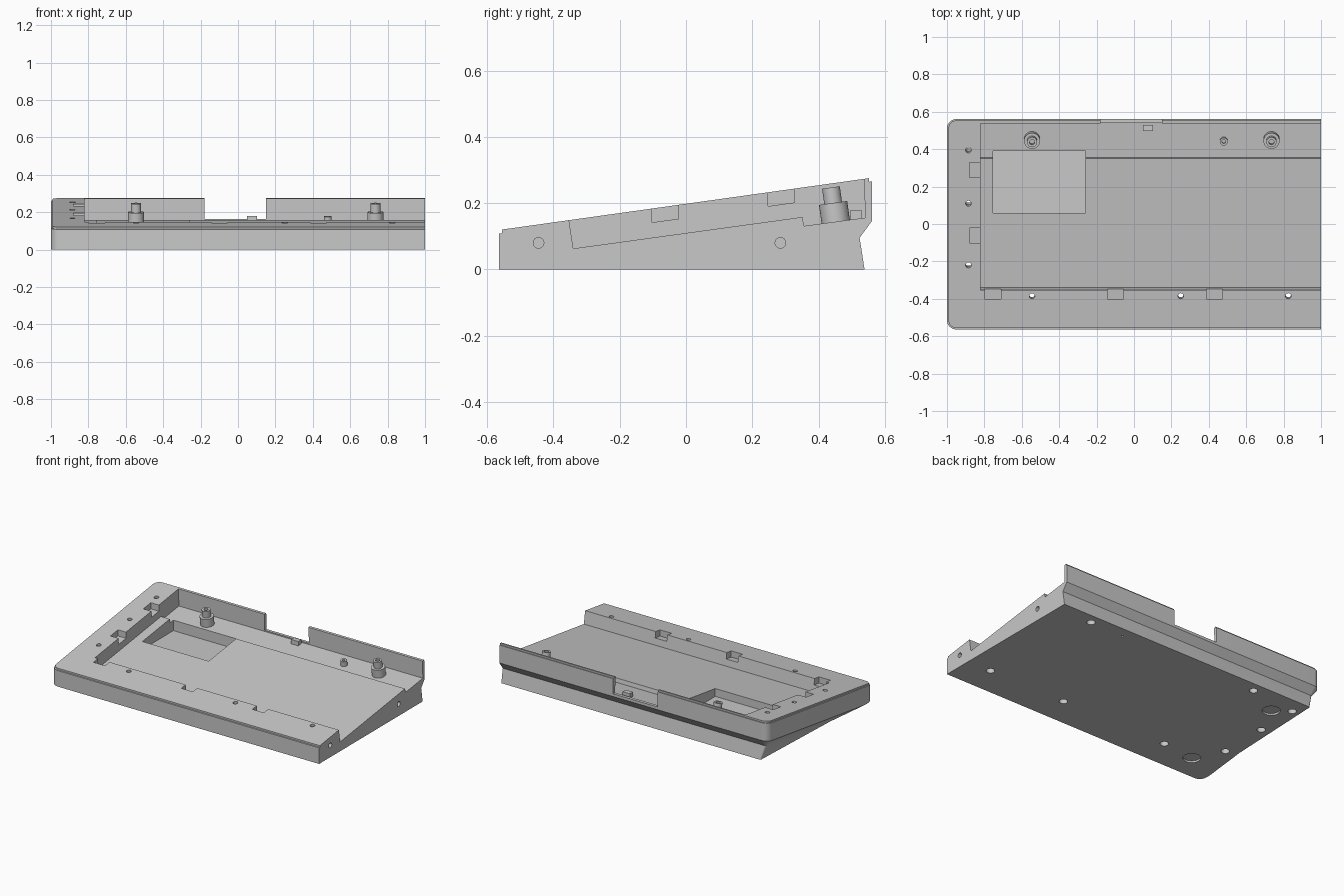
import bpy, bmesh, math
from mathutils import Matrix, Vector

if "Cube" in bpy.data.objects:
    bpy.data.objects.remove(bpy.data.objects["Cube"], do_unlink=True)

SLOPE = 0.14
TILT = math.atan(SLOPE)

grey = bpy.data.materials.new("light_grey")
grey.use_nodes = True
grey.diffuse_color = (0.58, 0.58, 0.58, 1)
grey.node_tree.nodes["Principled BSDF"].inputs["Base Color"].default_value = (0.58, 0.58, 0.58, 1)


def top_z(y):
    return 0.198 + SLOPE * y


def make_object(name, bm):
    """Face every normal outward, then turn the mesh into an object."""
    bmesh.ops.recalc_face_normals(bm, faces=bm.faces)
    if bm.calc_volume(signed=True) < 0:
        bmesh.ops.reverse_faces(bm, faces=bm.faces)
    mesh = bpy.data.meshes.new(name)
    bm.to_mesh(mesh)
    bm.free()
    mesh.materials.append(grey)
    obj = bpy.data.objects.new(name, mesh)
    bpy.context.collection.objects.link(obj)
    return obj


def loft(rings):
    bm = bmesh.new()
    loops = [[bm.verts.new(p) for p in ring] for ring in rings]
    for a, b in zip(loops, loops[1:]):
        for i in range(len(a)):
            j = (i + 1) % len(a)
            bm.faces.new((a[i], a[j], b[j], b[i]))
    bm.faces.new(loops[0][::-1])
    bm.faces.new(loops[-1])
    return bm


def slice_flat(bm, point, normal):
    """Remove everything behind a plane and close the opening."""
    result = bmesh.ops.bisect_plane(bm, geom=bm.verts[:] + bm.edges[:] + bm.faces[:],
                                    plane_co=point, plane_no=normal, clear_inner=True)
    rim = [e for e in result["geom_cut"] if isinstance(e, bmesh.types.BMEdge)]
    bmesh.ops.contextual_create(bm, geom=rim)


def prism(name, profile, x0, x1):
    """Side profile of (y, z) points extruded along x."""
    return make_object(name, loft([[(x, y, z) for y, z in profile] for x in (x0, x1)]))


def box(name, x0, x1, y0, y1, z0, z1):
    return prism(name, [(y0, z0), (y1, z0), (y1, z1), (y0, z1)], x0, x1)


def rod(name, centre, axis_rotation, radius, low, high, sides=32):
    """Cylinder between two distances along its own axis."""
    bm = bmesh.new()
    matrix = Matrix.Translation(centre) @ axis_rotation @ Matrix.Translation((0, 0, (low + high) / 2))
    bmesh.ops.create_cone(bm, cap_ends=True, segments=sides, radius1=radius,
                          radius2=radius, depth=high - low, matrix=matrix)
    return make_object(name, bm)


def cut(target, cutter):
    mod = target.modifiers.new("cut", "BOOLEAN")
    mod.operation = "DIFFERENCE"
    mod.solver = "EXACT"
    mod.object = cutter
    bpy.context.view_layer.objects.active = target
    bpy.ops.object.modifier_apply(modifier=mod.name)
    bpy.data.objects.remove(cutter, do_unlink=True)


def outline(height, inset_x, inset_y, steps=8):
    """Sheared plan outline with rounded corners on the closed end."""
    left, right = -1 + inset_x, 1.2 - inset_x
    front, back = -0.564 + inset_y, 0.561 - inset_y
    r = max(0.05 - inset_x, 0.006)
    pts = [(right, front), (right, back)]
    for cy, start in ((back - r, 90), (front + r, 180)):
        for i in range(steps + 1):
            a = math.radians(start + 90 * i / steps)
            pts.append((left + r + r * math.cos(a), cy + r * math.sin(a)))
    return [(x, y, top_z(y) + height) for x, y in pts]


tilted = Matrix.Rotation(TILT, 4, "X")
upright = Matrix.Identity(4)
sideways = Matrix.Rotation(math.pi / 2, 4, "Y")

# Wedge body: stepped lip, vertical band, undercut and flared foot
levels = [(0, 0.008, 0.008), (-0.011, 0.008, 0.008), (-0.011, 0, 0), (-0.131, 0, 0),
          (-0.176, 0.037, 0.037), (-0.32, 0.08, 0.015)]
body = loft([outline(*level) for level in levels])
slice_flat(body, (0, 0, 0), (0, 0, 1))
slice_flat(body, (1, 0, 0), (-1, 0, 0))
case = make_object("case", body)

# Main tray, open at one end, with a lower channel at the back
cut(case, prism("tray_cut", [(-0.34, 0.063), (0.351, 0.158), (0.356, 0.131), (0.541, 0.156),
                             (0.534, 0.4), (-0.392, 0.4)], -0.82, 1.1))

# Rectangular well and the gap in the back wall
cut(case, box("well_cut", -0.755, -0.26, 0.06, 0.39, 0.065, 0.3))
cut(case, box("wall_gap_cut", -0.18, 0.15, 0.5, 0.7, 0.164, 0.4))


# Clip notches along the front ledge and the closed end
def notch(x0, x1, y0, y1):
    profile = [(y0, top_z(y0) - 0.042), (y1, top_z(y1) - 0.042), (y1, 0.4), (y0, 0.4)]
    cut(case, prism("notch_cut", profile, x0, x1))


for x in (-0.755, -0.1, 0.43):
    notch(x - 0.043, x + 0.043, -0.4, -0.335)
for y in (-0.062, 0.288):
    notch(-0.88, -0.81, y - 0.04, y + 0.04)

# Counterbored screw holes
screws = [(-0.885, y) for y in (0.395, 0.11, -0.22)] + [(x, -0.385) for x in (-0.545, 0.25, 0.825)]
for x, y in screws:
    centre = Vector((x, y, top_z(y)))
    cut(case, rod("screw_cut", centre, tilted, 0.015, -0.4, 0.05, 20))
    cut(case, rod("screw_head_cut", centre, tilted, 0.026, -0.4, -0.06, 24))

# Underside recesses for feet, and dowel holes in the open end
for y in (0.356, -0.39):
    cut(case, rod("foot_cut", (-0.782, y, 0), upright, 0.055, -0.05, 0.012))
for y in (-0.445, 0.285):
    cut(case, rod("dowel_cut", (1, y, 0.08), sideways, 0.016, -0.1, 0.05, 24))

# Stepped standoffs with bored tops and holes below
for side, x in (("right", -0.545), ("left", 0.735)):
    base = Vector((x, 0.452, 0.143))
    cut(case, rod("standoff_hole_cut", base, tilted, 0.026, -0.35, -0.04, 24))
    rod(f"standoff_base_{side}", base, tilted, 0.043, -0.01, 0.058)
    post = rod(f"standoff_post_{side}", base, tilted, 0.027, 0.05, 0.105)
    cut(post, rod("bore_cut", base, tilted, 0.014, 0.065, 0.2, 20))

# Small standoff with its pin hole
base = Vector((0.48, 0.445, 0.142))
cut(case, rod("pin_cut", base, tilted, 0.008, -0.35, -0.03, 16))
small = rod("small_standoff", base, tilted, 0.021, -0.01, 0.036)
cut(small, rod("small_bore_cut", base, tilted, 0.01, 0.01, 0.1, 16))

# Locating tab in the channel
box("locating_tab", 0.048, 0.102, 0.497, 0.53, 0.14, 0.18)

# Smooth rounded surfaces while keeping edges crisp
bpy.ops.object.select_all(action="DESELECT")
for obj in bpy.context.collection.objects:
    if obj.type == "MESH" and grey.name in obj.data.materials:
        obj.select_set(True)
bpy.context.view_layer.objects.active = case
bpy.ops.object.shade_smooth_by_angle(angle=math.radians(25))
